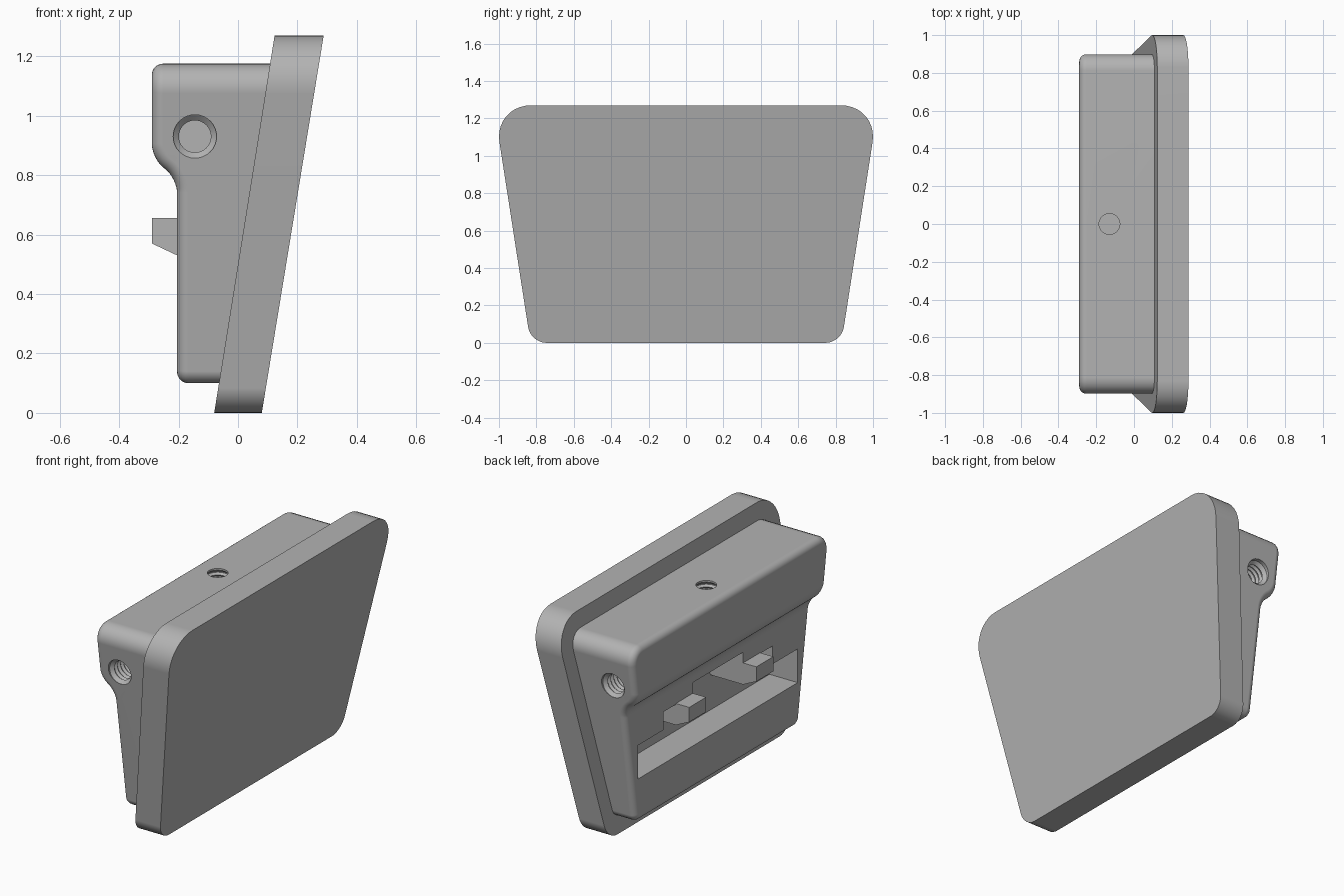
import bpy, bmesh, math
from mathutils import Matrix, Vector

cube = bpy.data.objects.get("Cube")
if cube:
    bpy.data.objects.remove(cube, do_unlink=True)

grey = bpy.data.materials.new("plain grey")
grey.use_nodes = True
colour = (0.45, 0.45, 0.45, 1)
grey.diffuse_color = colour
grey.node_tree.nodes["Principled BSDF"].inputs["Base Color"].default_value = colour


def prism(start, end):
    """Closed solid between two matching rings of points."""
    bm = bmesh.new()
    a = [bm.verts.new(p) for p in start]
    b = [bm.verts.new(p) for p in end]
    bm.faces.new(a)
    bm.faces.new(b[::-1])
    n = len(a)
    for i in range(n):
        j = (i + 1) % n
        bm.faces.new((a[j], a[i], b[i], b[j]))
    bmesh.ops.recalc_face_normals(bm, faces=bm.faces[:])
    return bm


def round_edges(bm, rule, offset, segments=6):
    edges = [e for e in bm.edges if rule(e, (e.verts[0].co + e.verts[1].co) / 2)]
    bmesh.ops.bevel(bm, geom=edges, offset=offset, segments=segments,
                    profile=0.5, affect='EDGES', clamp_overlap=True)


def along(e, axis):
    d = e.verts[1].co - e.verts[0].co
    return abs(d[axis]) > 0.95 * d.length


def make(name, bm):
    me = bpy.data.meshes.new(name)
    bm.to_mesh(me)
    bm.free()
    me.materials.append(grey)
    ob = bpy.data.objects.new(name, me)
    bpy.context.collection.objects.link(ob)
    return ob


def threaded_cutter(name, matrix, depth, minor, major, mouth=0.0):
    """Revolved drill shape along local -z, with ridged walls."""
    prof = [(0, 0.06)]
    if mouth:
        prof += [(mouth, 0.06), (mouth, -0.012), (minor, -0.03)]
    else:
        prof += [(minor, 0.06), (minor, -0.01)]
    z, pitch = prof[-1][1], 0.028
    while z - pitch > -depth:
        prof += [(major, z - pitch * 0.4), (major, z - pitch * 0.6), (minor, z - pitch)]
        z -= pitch
    prof += [(0, z)]
    bm = bmesh.new()
    vs = [bm.verts.new((r, 0, h)) for r, h in prof]
    es = [bm.edges.new(p) for p in zip(vs, vs[1:])]
    bmesh.ops.spin(bm, geom=vs + es, cent=(0, 0, 0), axis=(0, 0, 1),
                   angle=math.tau, steps=32, use_merge=True)
    bmesh.ops.remove_doubles(bm, verts=bm.verts[:], dist=1e-4)
    bmesh.ops.recalc_face_normals(bm, faces=bm.faces[:])
    bm.transform(matrix)
    return make(name, bm)


def plate_x(z):
    return -0.08 + 0.16 * z


def body_y(z):
    return 0.9 - 0.15 * (1.09 - z)


# Leaning face plate with rounded corners
outline = [(-0.831, 0), (0.831, 0), (1.028, 1.27), (-1.028, 1.27)]
bm = prism([(plate_x(z), y, z) for y, z in outline],
           [(plate_x(z) + 0.16 + 0.004 * z, y, z) for y, z in outline])
round_edges(bm, lambda e, m: along(e, 0) and m.z > 1, 0.2, 10)
round_edges(bm, lambda e, m: along(e, 0) and m.z < 0.01 and abs(m.y) > 0.8, 0.085, 8)
face_plate = make("face_plate", bm)

# Tapered rear housing with a thicker upper bar
side = [(plate_x(1.175) + 0.02, 1.175), (-0.29, 1.175), (-0.29, 0.855),
        (-0.205, 0.79), (-0.205, 0.1), (plate_x(0.1) + 0.02, 0.1)]
bm = prism([(x, -body_y(z), z) for x, z in side], [(x, body_y(z), z) for x, z in side])
round_edges(bm, lambda e, m: along(e, 0) and m.z > 1.1 and abs(m.y) > 0.5, 0.1)
round_edges(bm, lambda e, m: along(e, 0) and m.z < 0.11 and abs(m.y) > 0.5, 0.04)
round_edges(bm, lambda e, m: along(e, 1) and 0.7 < m.z < 0.9 and m.x < -0.2, 0.05)
round_edges(bm, lambda e, m: m.x < -0.2 and len(e.link_faces) == 2
            and e.calc_face_angle() > math.radians(35), 0.038)
housing = make("rear_housing", bm)

# Stepped recess through the housing
half = [(0.73, 0.35), (0.73, 0.545), (0.5, 0.545), (0.5, 0.65),
        (0.23, 0.65), (0.23, 0.717)]
ring = half + [(-y, z) for y, z in half[::-1]]
cutters = [make("recess_cutter", prism([(-0.4, y, z) for y, z in ring],
                                       [(0.3, y, z) for y, z in ring]))]

# Threaded holes: one at each end, one on top
for s in (-1, 1):
    place = Matrix.Translation((-0.145, s * body_y(0.93), 0.93)) @ \
        Vector((0, s, 0)).to_track_quat('Z', 'Y').to_matrix().to_4x4()
    cutters.append(threaded_cutter("end_hole_cutter", place, 0.4, 0.054, 0.066, 0.073))
cutters.append(threaded_cutter("top_hole_cutter", Matrix.Translation((-0.13, 0, 1.175)),
                               0.24, 0.055, 0.066))

for c in cutters:
    c.hide_render = True
    mod = housing.modifiers.new("cut", 'BOOLEAN')
    mod.operation, mod.solver, mod.object = 'DIFFERENCE', 'EXACT', c
bpy.context.view_layer.update()
cut = bpy.data.meshes.new_from_object(
    housing.evaluated_get(bpy.context.evaluated_depsgraph_get()))
housing.modifiers.clear()
housing.data = cut
for c in cutters:
    bpy.data.objects.remove(c, do_unlink=True)

# Pair of mounting hooks
hook = [(-0.29, 0.655), (-0.29, 0.57), (-0.205, 0.53), (0.03, 0.53), (0.05, 0.655)]
for s, label in ((1, "left"), (-1, "right")):
    make(label + "_hook", prism([(x, s * 0.23, z) for x, z in hook],
                                [(x, s * 0.385, z) for x, z in hook]))

# Smooth curved surfaces, keep flat faces clean
for ob in (face_plate, housing):
    bpy.ops.object.select_all(action='DESELECT')
    ob.select_set(True)
    bpy.context.view_layer.objects.active = ob
    bpy.ops.object.shade_smooth_by_angle(angle=math.radians(30))
    wn = ob.modifiers.new("clean normals", 'WEIGHTED_NORMAL')
    wn.keep_sharp = True
